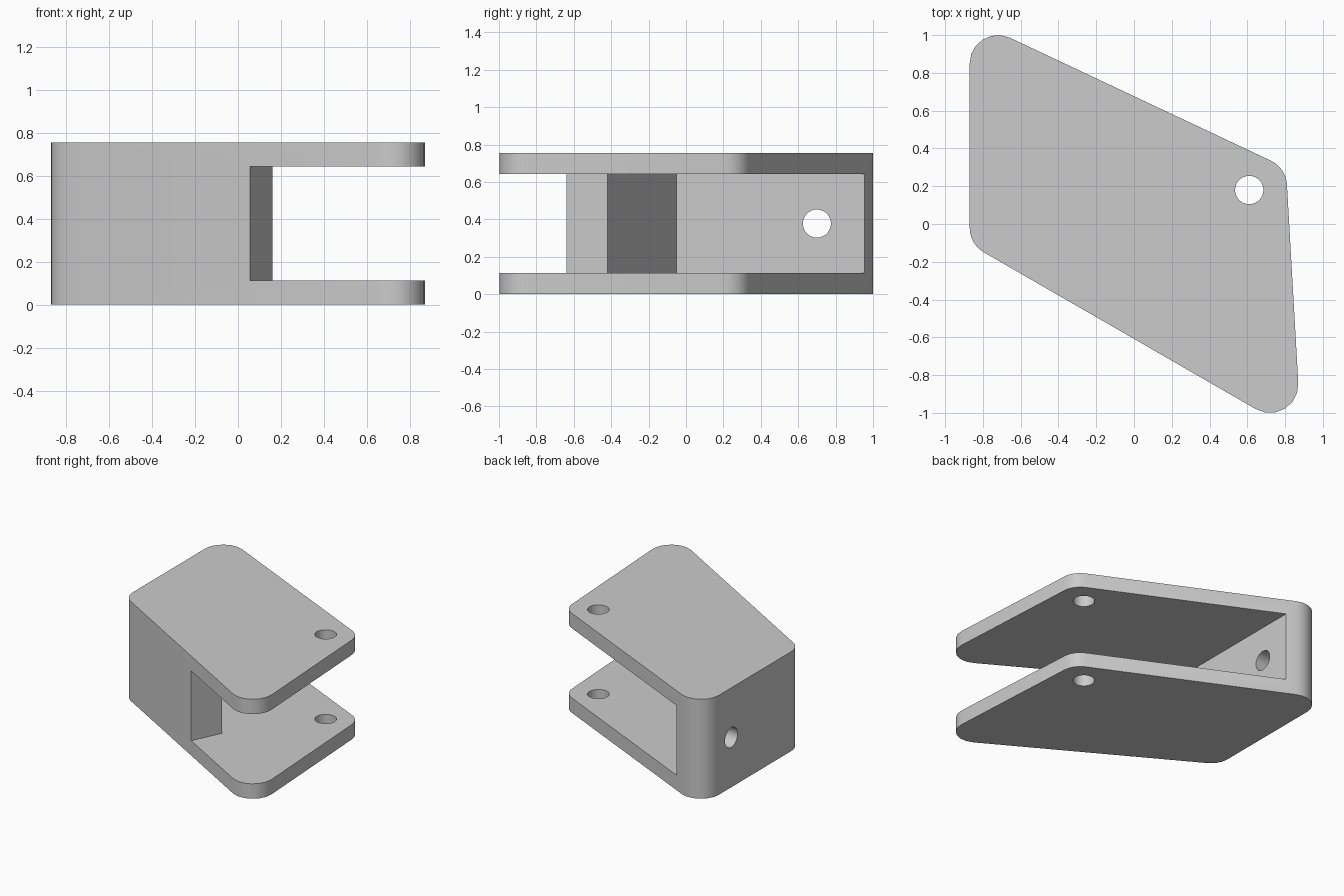
import bpy
import bmesh
from math import atan2, cos, sin, pi
from mathutils import Matrix

cube = bpy.data.objects.get("Cube")
if cube:
    bpy.data.objects.remove(cube, do_unlink=True)

HEIGHT = 0.755
PLATE = 0.113
CORNER_RADIUS = 0.15
HOLE_RADIUS = 0.075

grey = bpy.data.materials.new("plain grey")
grey.use_nodes = True
colour = (0.6, 0.6, 0.6, 1)
grey.diffuse_color = colour
grey.node_tree.nodes["Principled BSDF"].inputs["Base Color"].default_value = colour


def make_object(name, bm):
    bmesh.ops.recalc_face_normals(bm, faces=bm.faces)
    mesh = bpy.data.meshes.new(name)
    bm.to_mesh(mesh)
    bm.free()
    mesh.materials.append(grey)
    obj = bpy.data.objects.new(name, mesh)
    bpy.context.collection.objects.link(obj)
    return obj


def prism(name, outline, bottom, top):
    bm = bmesh.new()
    face = bm.faces.new([bm.verts.new((x, y, bottom)) for x, y in outline])
    result = bmesh.ops.extrude_face_region(bm, geom=[face])
    verts = [v for v in result["geom"] if isinstance(v, bmesh.types.BMVert)]
    bmesh.ops.translate(bm, verts=verts, vec=(0, 0, top - bottom))
    return make_object(name, bm)


def drill(name, matrix, length):
    bm = bmesh.new()
    bmesh.ops.create_cone(bm, cap_ends=True, segments=32, radius1=HOLE_RADIUS,
                          radius2=HOLE_RADIUS, depth=length, matrix=matrix)
    return make_object(name, bm)


def rounded_outline(centres, radius, steps=6):
    """Round a counter-clockwise polygon given by its corner arc centres."""
    points = []
    n = len(centres)
    for i, (x, y) in enumerate(centres):
        px, py = centres[i - 1]
        nx, ny = centres[(i + 1) % n]
        start = atan2(y - py, x - px) - pi / 2
        sweep = (atan2(ny - y, nx - x) - pi / 2 - start) % (2 * pi)
        for k in range(steps + 1):
            a = start + sweep * k / steps
            points.append((x + radius * cos(a), y + radius * sin(a)))
    return points


# Bracket body: skewed four-sided block with rounded corners
corners = [(-0.72, 0.85), (-0.72, -0.02), (0.72, -0.85), (0.66, 0.20)]
bracket = prism("bracket", rounded_outline(corners, CORNER_RADIUS), 0, HEIGHT)

# Slot between the plates, leaving a side wall and an angled front wall
slot = [(-0.59, -0.05), (0.16, -0.42), (-0.05, -0.86),
        (-0.05, -2), (2, -2), (2, 2), (-0.59, 2)]
cutters = [
    prism("slot_cutter", slot, PLATE, HEIGHT - PLATE),
    # Pin hole through both plates
    drill("pin_hole_cutter", Matrix.Translation((0.61, 0.18, HEIGHT / 2)), 2),
    # Bolt hole through the side wall
    drill("bolt_hole_cutter",
          Matrix.Translation((-0.75, 0.70, HEIGHT / 2)) @ Matrix.Rotation(pi / 2, 4, "Y"), 0.8),
]

bpy.ops.object.select_all(action="DESELECT")
bpy.context.view_layer.objects.active = bracket
bracket.select_set(True)
for cutter in cutters:
    cutter.hide_render = True
    cut = bracket.modifiers.new(cutter.name, "BOOLEAN")
    cut.operation = "DIFFERENCE"
    cut.solver = "EXACT"
    cut.object = cutter
    bpy.ops.object.modifier_apply(modifier=cut.name)
    bpy.data.objects.remove(cutter, do_unlink=True)

# Smooth the rounded corners and holes, keep the edges sharp
bpy.ops.object.shade_smooth_by_angle()
